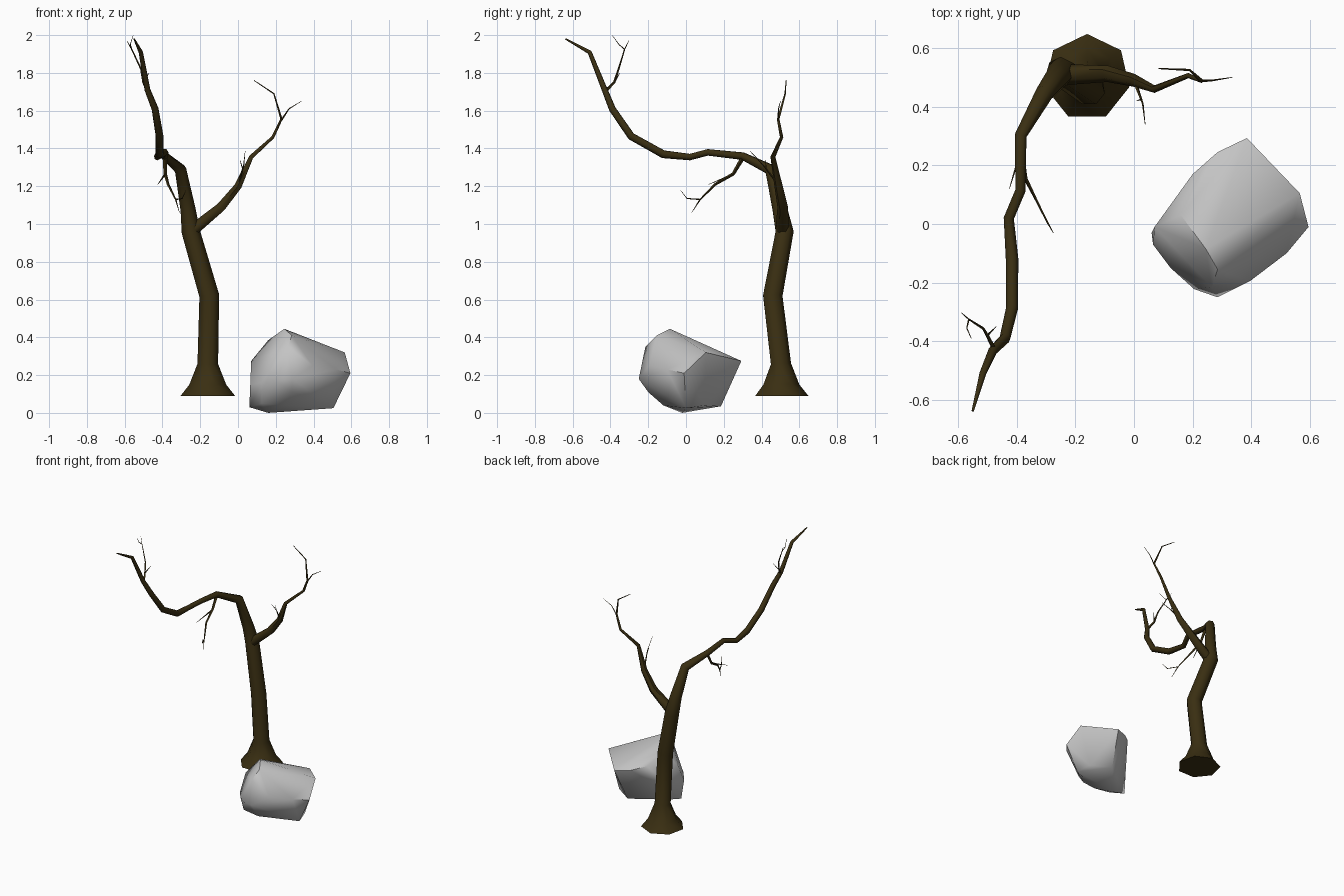
import bpy, bmesh, math
from mathutils import Vector


def material(name, rgb):
    m = bpy.data.materials.new(name)
    m.diffuse_color = (*rgb, 1)
    return m


BARK = material("dark_bark", (0.042, 0.028, 0.006))
STONE = material("grey_stone", (0.55, 0.55, 0.55))


def finish(name, bm, mat, angle):
    bmesh.ops.recalc_face_normals(bm, faces=bm.faces)
    me = bpy.data.meshes.new(name)
    bm.to_mesh(me)
    bm.free()
    ob = bpy.data.objects.new(name, me)
    bpy.context.collection.objects.link(ob)
    me.materials.append(mat)
    bpy.ops.object.select_all(action='DESELECT')
    ob.select_set(True)
    bpy.context.view_layer.objects.active = ob
    bpy.ops.object.shade_smooth_by_angle(angle=math.radians(angle))
    return ob


def limb(name, path, sides):
    """Tapered tube through (x, y, z, radius) points."""
    bm = bmesh.new()
    pts = [Vector(p[:3]) for p in path]
    last = len(pts) - 1
    rings, up, prev = [], Vector((0, 1, 0)), None
    for i, p in enumerate(pts):
        t = Vector((0, 0, 0))
        if i > 0:
            t += (p - pts[i - 1]).normalized()
        if i < last:
            t += (pts[i + 1] - p).normalized()
        t.normalize()
        if prev is not None:
            up = prev.rotation_difference(t) @ up
        up = (up - t * up.dot(t)).normalized()
        prev = t
        side = up.cross(t)
        rings.append([bm.verts.new(p + path[i][3] * (up * math.cos(a) + side * math.sin(a)))
                      for a in (2 * math.pi * k / sides for k in range(sides))])
    for a, b in zip(rings, rings[1:]):
        for k in range(sides):
            n = (k + 1) % sides
            bm.faces.new((a[k], a[n], b[n], b[k]))
    bm.faces.new(rings[0])
    bm.faces.new(rings[-1])
    return finish(name, bm, BARK, 60)


# Trunk with flared foot, bending over into the long main bough
limb("trunk_and_bough", [
    (-.16, .50, .09, .148), (-.16, .50, .15, .10), (-.16, .50, .26, .056),
    (-.152, .457, .62, .054), (-.25, .52, .96, .05), (-.265, .495, 1.08, .041),
    (-.305, .445, 1.29, .032), (-.387, .30, 1.36, .021), (-.387, .115, 1.38, .018),
    (-.427, .02, 1.355, .018), (-.416, -.12, 1.37, .022), (-.416, -.29, 1.465, .021),
    (-.44, -.39, 1.61, .019), (-.48, -.43, 1.71, .016), (-.515, -.51, 1.91, .012),
    (-.55, -.638, 1.98, .004)], 7)

# Side branch and its forked tip
limb("side_branch", [
    (-.25, .51, .96, .036), (-.20, .51, 1.0, .034), (-.09, .512, 1.09, .028),
    (0, .49, 1.2, .022), (.07, .46, 1.355, .013), (.185, .506, 1.46, .009),
    (.23, .488, 1.555, .007), (.19, .525, 1.69, .004), (.085, .53, 1.76, .002)], 6)
limb("side_branch_fork", [
    (.23, .488, 1.55, .005), (.27, .49, 1.61, .003), (.335, .50, 1.65, .001)], 4)

# Fine twigs
twigs = {
    "side_branch_twig": [(0, .485, 1.2, .008), (.01, .465, 1.24, .006),
                         (.03, .41, 1.31, .003), (.038, .34, 1.385, .001)],
    "side_branch_twiglet": [(.025, .425, 1.29, .003), (.01, .42, 1.34, .001)],
    "hanging_twig": [(-.387, .30, 1.35, .012), (-.385, .25, 1.265, .009),
                     (-.37, .155, 1.21, .007), (-.33, .075, 1.13, .004),
                     (-.295, .005, 1.135, .003), (-.275, -.03, 1.18, .001)],
    "hanging_twig_fork": [(-.33, .075, 1.13, .004), (-.31, .03, 1.06, .001)],
    "hanging_twig_spur": [(-.385, .25, 1.265, .006), (-.41, .17, 1.23, .003),
                          (-.425, .12, 1.21, .001)],
    "top_twig": [(-.475, -.43, 1.70, .009), (-.50, -.38, 1.75, .007),
                 (-.513, -.357, 1.82, .005), (-.563, -.325, 1.925, .003),
                 (-.588, -.303, 1.97, .001)],
    "top_twig_fork": [(-.563, -.325, 1.925, .003), (-.57, -.355, 1.95, .002),
                      (-.555, -.39, 1.998, .001)],
    "top_twig_spur": [(-.50, -.38, 1.75, .005), (-.47, -.35, 1.80, .001)],
}
for name, path in twigs.items():
    limb(name, path, 4)

# Boulder: hull of its corners
corners = [
    (.245, -.085, .445), (.285, -.155, .41), (.265, -.215, .35), (.285, -.25, .18),
    (.16, .03, .385), (.07, -.01, .275), (.2, .17, .31), (.285, .245, .285),
    (.385, .293, .275), (.565, .105, .32), (.595, -.01, .21), (.52, -.10, .23),
    (.395, -.195, .25), (.205, -.222, .17), (.125, -.15, .16), (.065, -.07, .15),
    (.06, -.03, .03), (.16, -.02, 0), (.125, -.11, .05), (.285, -.2, .11),
    (.505, .0, .025), (.48, .1, .04), (.35, .185, .035), (.25, -.12, .04)]
bm = bmesh.new()
for c in corners:
    bm.verts.new(c)
hull = bmesh.ops.convex_hull(bm, input=bm.verts[:])
loose = [v for v in bm.verts if not v.link_faces]
bmesh.ops.delete(bm, geom=loose, context='VERTS')
finish("boulder", bm, STONE, 55)
